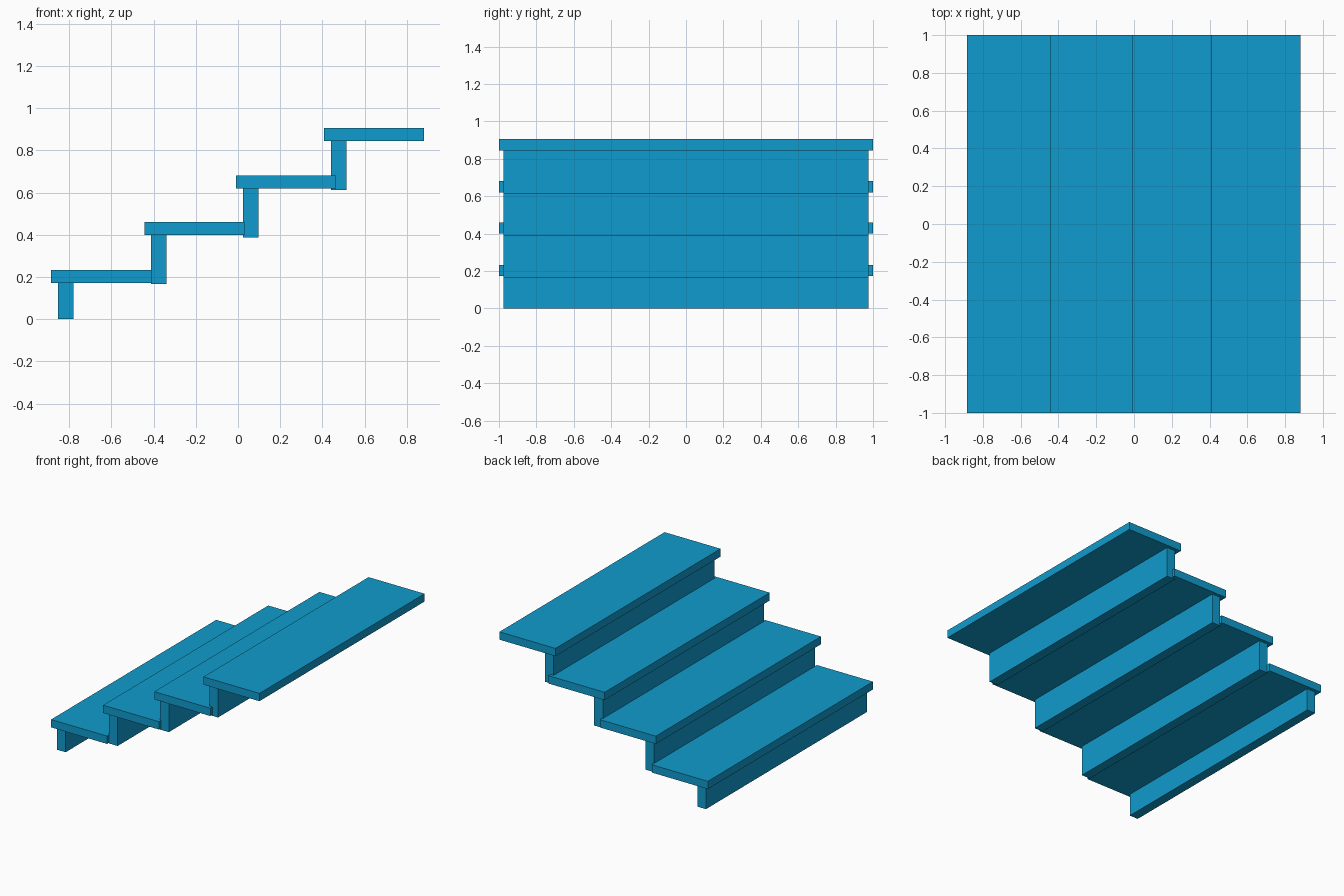
import bpy

cube = bpy.data.objects.get("Cube")
if cube:
    bpy.data.objects.remove(cube, do_unlink=True)

# Single blue paint
blue = bpy.data.materials.new("blue_paint")
blue.use_nodes = True
color = (0.005, 0.33, 0.61, 1)
blue.diffuse_color = color
blue.node_tree.nodes["Principled BSDF"].inputs["Base Color"].default_value = color


def board(name, x0, x1, half_width, z0, z1):
    """Flat-sided board spanning the given x and z limits, centred on y."""
    bpy.ops.mesh.primitive_cube_add(size=1, location=((x0 + x1) / 2, 0, (z0 + z1) / 2))
    obj = bpy.context.object
    obj.name = name
    obj.scale = (x1 - x0, half_width * 2, z1 - z0)
    bpy.ops.object.transform_apply(location=False, rotation=False, scale=True)
    obj.data.materials.append(blue)


TREAD_DEPTH, TREAD_THICKNESS = 0.475, 0.06
RISER_INSET, RISER_THICKNESS = 0.033, 0.073

# Each step: tread nosing x, tread underside z, riser foot z
steps = [
    (-0.885, 0.172, 0.0),
    (-0.444, 0.4, 0.166),
    (-0.01, 0.62, 0.388),
    (0.407, 0.845, 0.612),
]

for i, (x, z, foot) in enumerate(steps, 1):
    board(f"tread_{i}", x, x + TREAD_DEPTH, 1.0, z, z + TREAD_THICKNESS)
    riser_x = x + RISER_INSET
    board(f"riser_{i}", riser_x, riser_x + RISER_THICKNESS, 0.975, foot, z)
